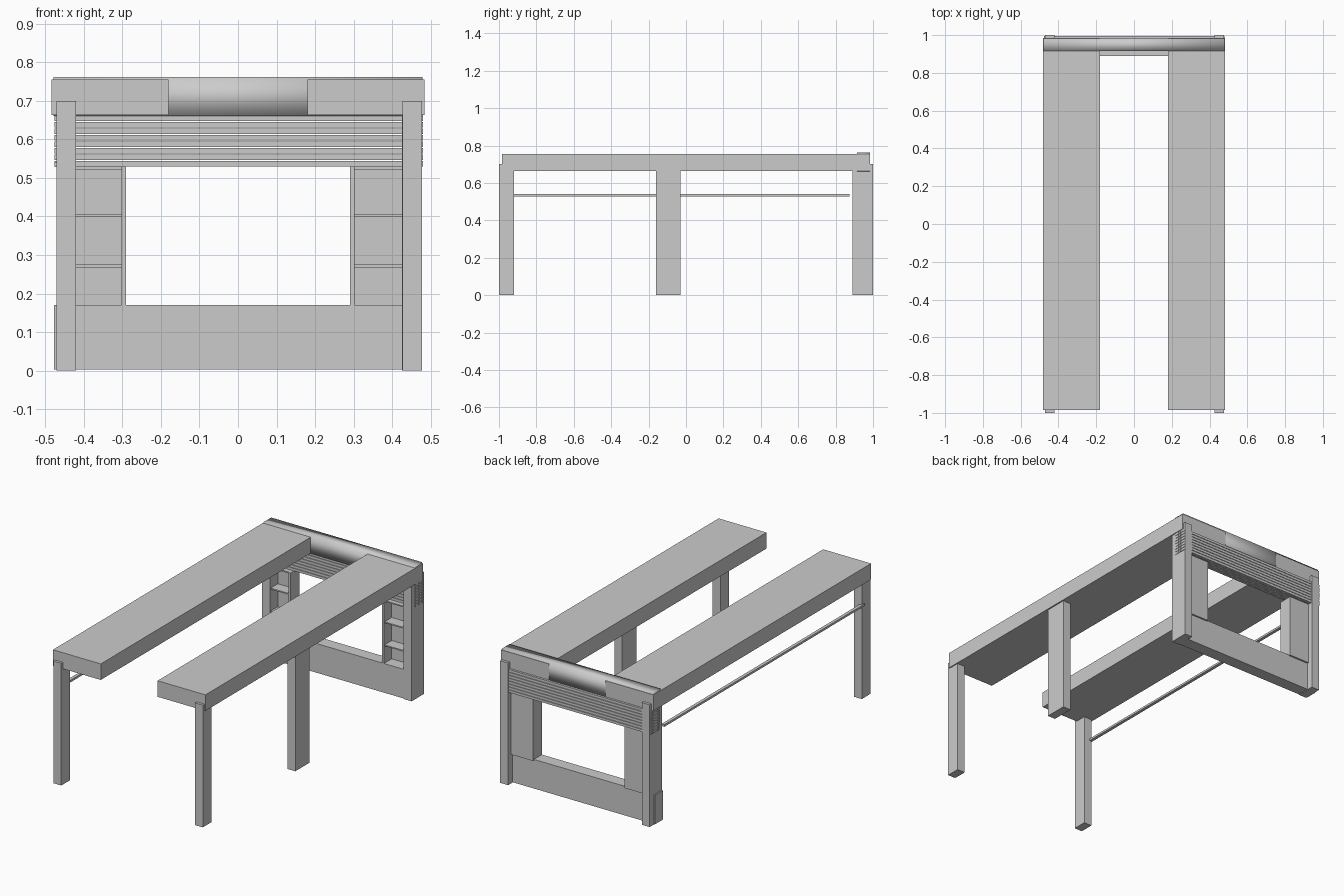
import bpy, bmesh
from mathutils import Vector

if "Cube" in bpy.data.objects:
    bpy.data.objects.remove(bpy.data.objects["Cube"])


def boxes(name, spans, smooth=False):
    """One object from boxes given as (x0, x1, y0, y1, z0, z1)."""
    bm = bmesh.new()
    for x0, x1, y0, y1, z0, z1 in spans:
        new = bmesh.ops.create_cube(bm, size=1)["verts"]
        size = Vector((x1 - x0, y1 - y0, z1 - z0))
        mid = Vector((x0 + x1, y0 + y1, z0 + z1)) / 2
        for v in new:
            v.co = v.co * size + mid
    mesh = bpy.data.meshes.new(name)
    bm.to_mesh(mesh)
    bm.free()
    if smooth:
        for p in mesh.polygons:
            p.use_smooth = True
    ob = bpy.data.objects.new(name, mesh)
    bpy.context.collection.objects.link(ob)
    return ob


def side_span(side, a, b):
    return tuple(sorted((side * a, side * b)))


for side, label in ((-1, "left"), (1, "right")):
    # long top slab
    boxes(label + "_top_slab",
          [(*side_span(side, 0.18, 0.483), -0.985, 0.985, 0.663, 0.755)])
    # corner legs, notched up past the slab underside
    outer = 0.47 if side < 0 else 0.477
    leg_x = side_span(side, outer - 0.05, outer)
    boxes(label + "_front_leg", [(*leg_x, -1.0, -0.92, 0, 0.70)])
    boxes(label + "_rear_leg", [(*leg_x, 0.89, 1.0, 0, 0.70)])
    # open-fronted shelf column beside the rear leg
    boxes(label + "_shelf_back", [(*side_span(side, 0.295, 0.43), 0.96, 0.972, 0.165, 0.53)])
    boxes(label + "_shelf_wall", [(*side_span(side, 0.29, 0.302), 0.89, 0.972, 0.165, 0.53)])
    boxes(label + "_shelves",
          [(*side_span(side, 0.30, 0.43), 0.895, 0.965, z, z + 0.007)
           for z in (0.268, 0.40, 0.522)])

# wide middle leg under the right slab only
boxes("middle_leg", [(0.425, 0.475, -0.16, -0.03, 0, 0.665)])

# long thin rail on the left side only
boxes("side_rail", [(-0.476, -0.458, -0.94, 0.875, 0.528, 0.54)])

# rear cross members
boxes("rear_bottom_board", [(-0.477, 0.477, 0.89, 0.962, 0.003, 0.17)])
boxes("rear_top_beam", [(-0.478, 0.478, 0.915, 0.983, 0.661, 0.762)], smooth=True)

# stacked grid of rods whose ends poke through the rear legs
boxes("rear_rods",
      [(-0.476, 0.480, 0.92 + 0.0155 * c, 0.934 + 0.0155 * c,
        0.53 + 0.0168 * r, 0.5445 + 0.0168 * r)
       for c in range(5) for r in range(8)])
